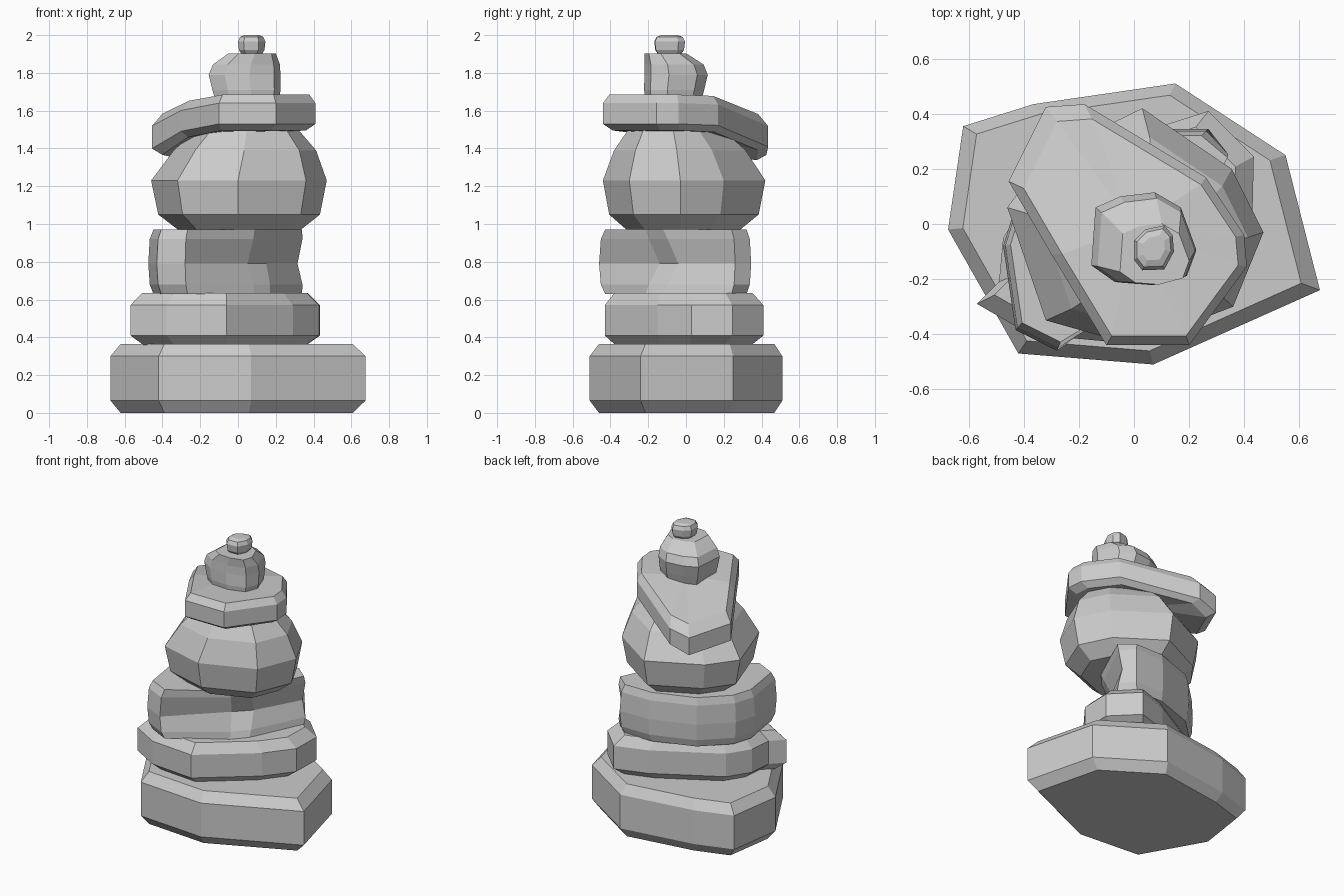
import bpy, bmesh
from mathutils import Vector


def stone(name, outline, rings, warp=None, dents=None):
    """Loft a stone: outline scaled about its middle at each ring (z, scale, dx, dy)."""
    n = len(outline)
    cx = sum(p[0] for p in outline) / n
    cy = sum(p[1] for p in outline) / n
    bm = bmesh.new()

    def add(x, y, z):
        return bm.verts.new(Vector((x, y, z + (warp(x, y) if warp else 0))))

    loops = []
    for k, (z, s, dx, dy) in enumerate(rings):
        loop = []
        for i, (x, y) in enumerate(outline):
            ox, oy, oz = (dents or {}).get((k, i), (0, 0, 0))
            loop.append(add(cx + (x - cx) * s + dx + ox,
                            cy + (y - cy) * s + dy + oy, z + oz))
        loops.append(loop)
    for a, b in zip(loops, loops[1:]):
        for i in range(n):
            j = (i + 1) % n
            bm.faces.new((a[i], a[j], b[j], b[i]))
    # fan caps
    for loop, (z, s, dx, dy) in ((loops[0], rings[0]), (loops[-1], rings[-1])):
        c = add(cx + dx, cy + dy, z)
        for i in range(n):
            bm.faces.new((loop[i], loop[(i + 1) % n], c))
    bmesh.ops.recalc_face_normals(bm, faces=bm.faces[:])
    bmesh.ops.dissolve_limit(bm, angle_limit=0.01, verts=bm.verts[:], edges=bm.edges[:])
    me = bpy.data.meshes.new(name)
    bm.to_mesh(me)
    bm.free()
    ob = bpy.data.objects.new(name, me)
    bpy.context.collection.objects.link(ob)
    return ob


# Wide foundation slab
stone("base_stone",
      [(.15, .51), (-.365, .435), (-.62, .355), (-.675, -.02), (-.42, -.47),
       (.07, -.51), (.675, -.24), (.55, .25)],
      [(0, .91, 0, 0), (.065, 1, 0, 0), (.3, 1, 0, 0), (.365, .91, 0, 0)])

# Flat second stone with a pointed corner
stone("second_stone",
      [(.27, .41), (.05, .34), (-.38, .1), (-.475, -.05), (-.49, -.21), (-.57, -.29),
       (-.38, -.4), (-.06, -.43), (.29, -.15), (.43, .03), (.435, .245)],
      [(.36, .86, 0, 0), (.41, 1, 0, 0), (.57, 1, 0, 0), (.635, .87, 0, 0)])

# Third stone, pinched on its front right side
stone("third_stone",
      [(-.28, -.46), (.1, -.23), (.19, -.13), (.35, .26), (.27, .345), (.05, .345),
       (-.25, .24), (-.43, .065), (-.475, -.08), (-.43, -.385)],
      [(.63, .93, 0, 0), (.68, .98, 0, 0), (.79, 1, 0, 0), (.92, .98, 0, 0), (.97, .93, 0, 0)],
      dents={(2, 1): (-.05, .09, 0), (2, 2): (-.04, .09, 0), (2, 3): (-.035, 0, 0),
             (1, 1): (-.015, .03, 0), (3, 1): (-.015, .03, 0),
             (1, 2): (-.015, .03, 0), (3, 2): (-.015, .03, 0),
             (0, 3): (.02, 0, 0), (4, 3): (.02, 0, 0)})

# Large round boulder
stone("boulder",
      [(-.46, .06), (-.32, -.35), (0, -.44), (.36, -.3), (.47, -.03),
       (.355, .2), (.03, .42), (-.32, .25)],
      [(.97, .7, 0, 0), (1.05, .92, 0, 0), (1.23, 1, 0, 0), (1.39, .81, .03, -.02),
       (1.5, .58, .04, -.04)])


# Capping slab that droops toward the back left
def droop(x, y):
    return -.145 * (max(0, (y - x) * .707 + .2) / .7) ** 1.8


stone("tilted_slab",
      [(-.32, .425), (-.455, .155), (-.3, -.11), (-.1, -.44), (.2, -.44), (.41, -.155),
       (.4, -.04), (.26, .17), (-.18, .435)],
      [(1.495, .88, 0, 0), (1.53, 1, 0, 0), (1.64, 1, 0, 0), (1.685, .9, .01, -.01)],
      warp=droop,
      dents={(0, 0): (0, 0, -.025), (0, 1): (0, 0, -.025),
             (1, 0): (0, 0, -.01), (1, 1): (0, 0, -.01)})

# Small upper stone, leaning to the right
stone("upper_stone",
      [(-.14, .06), (-.155, -.15), (-.07, -.21), (.06, -.22), (.19, -.185),
       (.225, -.09), (.17, .06), (.075, .115), (-.05, .1)],
      [(1.63, .85, .015, -.015), (1.71, .95, .01, -.01), (1.79, 1, 0, 0),
       (1.845, .93, .01, -.01), (1.903, .66, .04, -.055)])

# Tiny top pebble
stone("top_pebble",
      [(0, -.06), (.0, -.13), (.03, -.168), (.11, -.165), (.145, -.1), (.14, -.04),
       (.11, -.005), (.04, -.02)],
      [(1.9, .75, 0, 0), (1.92, .93, 0, 0), (1.965, 1, 0, 0), (1.99, .85, 0, 0),
       (2.0, .55, .0, 0)])
